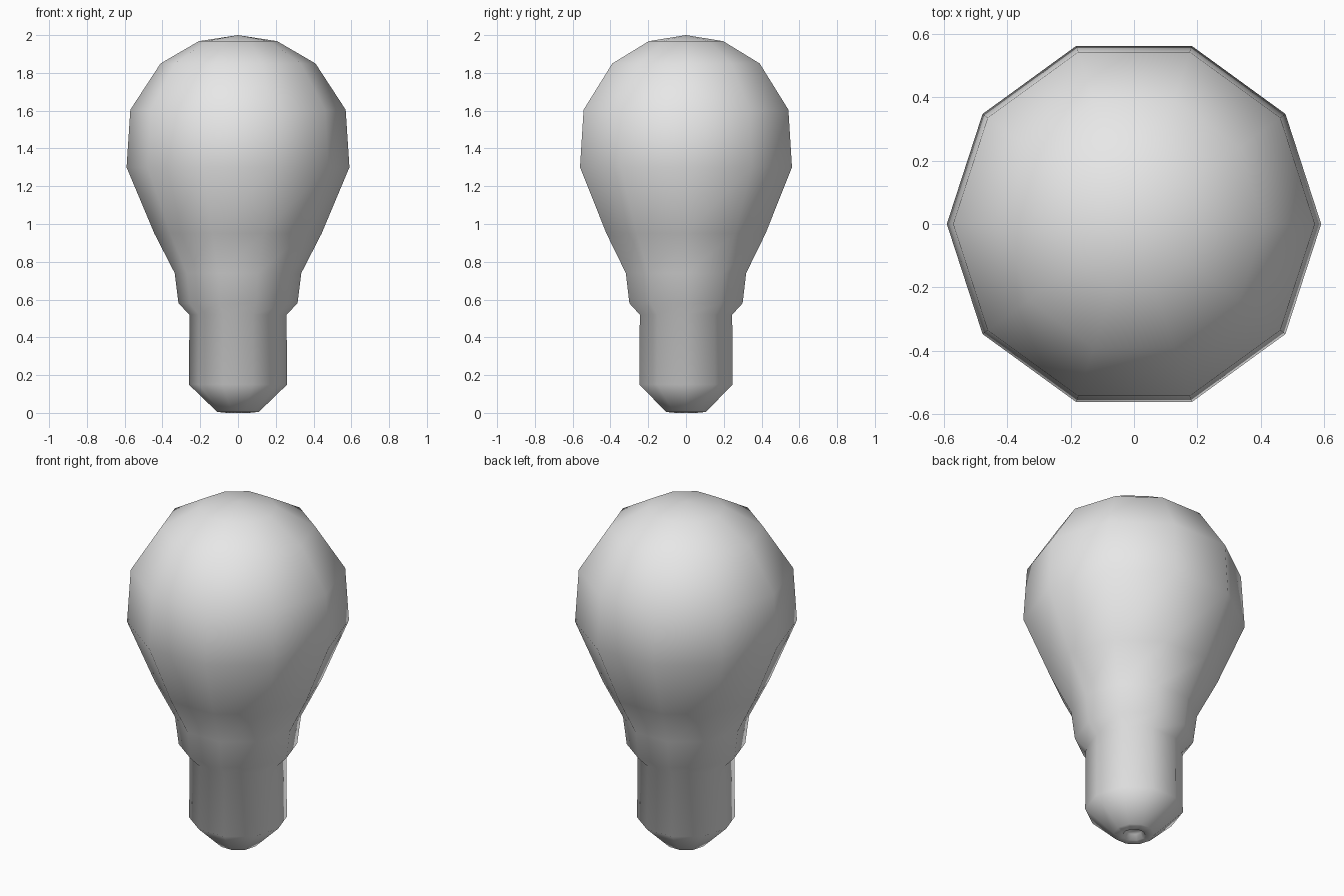
import bpy, bmesh, math

cube = bpy.data.objects.get("Cube")
if cube:
    bpy.data.objects.remove(cube, do_unlink=True)

SIDES = 10

# Plain grey
grey = bpy.data.materials.new("plain grey")
grey.use_nodes = True
colour = (0.8, 0.8, 0.8, 1)
grey.diffuse_color = colour
grey.node_tree.nodes["Principled BSDF"].inputs["Base Color"].default_value = colour


def lathe(name, profile, material):
    """Revolve (radius, height) points about z; a zero radius closes to a pole."""
    bm = bmesh.new()
    rings = []
    for r, z in profile:
        if r == 0:
            rings.append([bm.verts.new((0, 0, z))] * SIDES)
        else:
            angles = [2 * math.pi * i / SIDES for i in range(SIDES)]
            rings.append([bm.verts.new((r * math.cos(a), r * math.sin(a), z)) for a in angles])
    for low, high in zip(rings, rings[1:]):
        for i in range(SIDES):
            j = (i + 1) % SIDES
            corners = dict.fromkeys((low[i], low[j], high[j], high[i]))
            bm.faces.new(list(corners))
    bmesh.ops.recalc_face_normals(bm, faces=bm.faces)
    for f in bm.faces:
        f.smooth = True
    mesh = bpy.data.meshes.new(name)
    bm.to_mesh(mesh)
    bm.free()
    mesh.materials.append(material)
    obj = bpy.data.objects.new(name, mesh)
    bpy.context.collection.objects.link(obj)
    return obj


# Recessed contact, screw base, collar and glass in one continuous skin
lathe("light_bulb", [
    (0, 0.03), (0.045, 0.03), (0.06, 0), (0.11, 0.005),
    (0.26, 0.15), (0.257, 0.52),
    (0.315, 0.58), (0.335, 0.74),
    (0.443, 0.95), (0.59, 1.30), (0.57, 1.605),
    (0.41, 1.85), (0.207, 1.968), (0, 2.0),
], grey)
